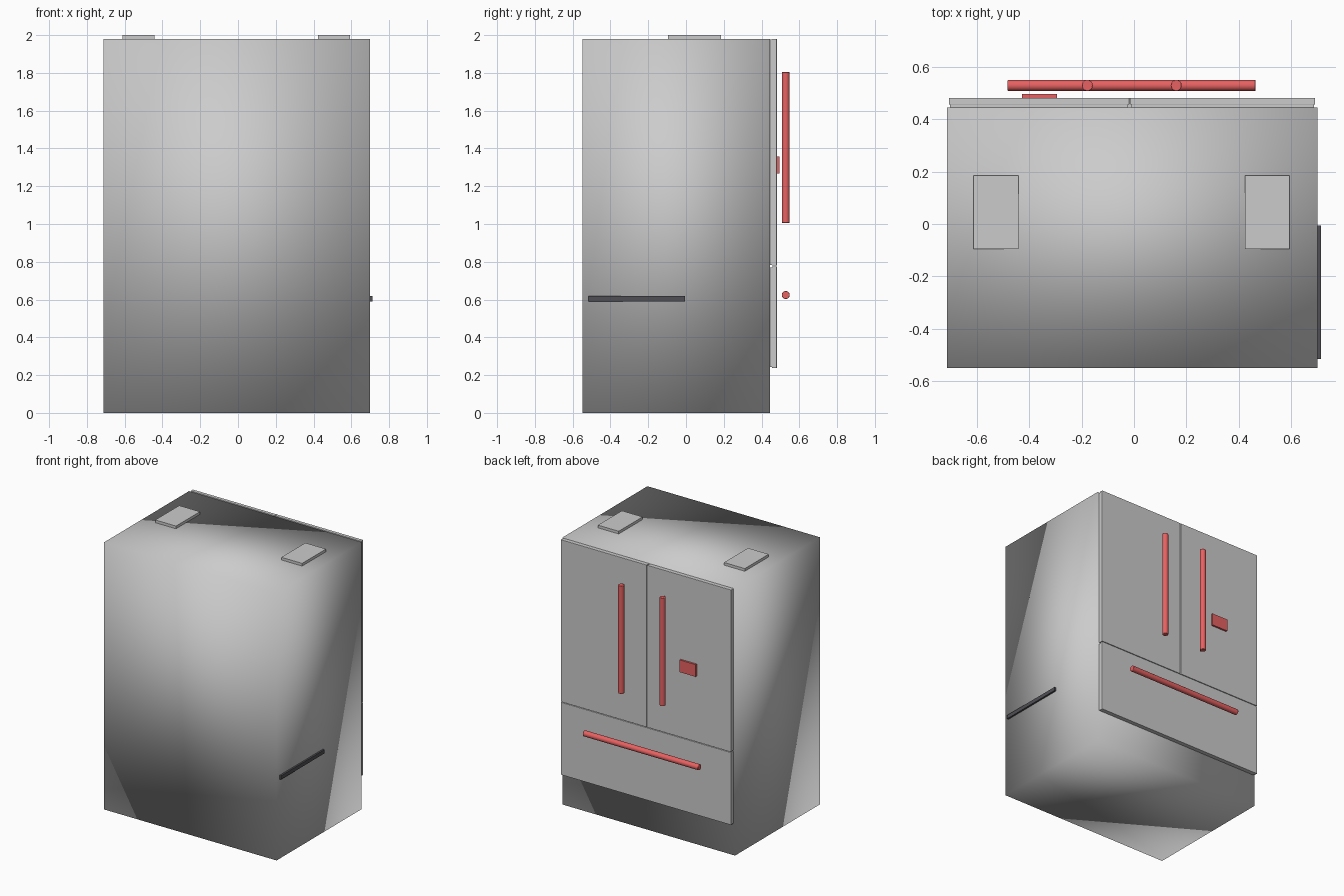
import bpy, math
from mathutils import Vector

if "Cube" in bpy.data.objects:
    bpy.data.objects.remove(bpy.data.objects["Cube"])


def material(name, rgb):
    m = bpy.data.materials.new(name)
    m.diffuse_color = (*rgb, 1)
    m.use_nodes = True
    m.node_tree.nodes["Principled BSDF"].inputs["Base Color"].default_value = m.diffuse_color
    return m


red = material("red", (0.8, 0.12, 0.12))
dark = material("dark_grey", (0.08, 0.08, 0.09))


def box(name, lo, hi, bevel=0, mat=None, smooth=False):
    lo, hi = Vector(lo), Vector(hi)
    bpy.ops.mesh.primitive_cube_add(size=1, location=(lo + hi) / 2)
    ob = bpy.context.object
    ob.name = name
    ob.scale = hi - lo
    bpy.ops.object.transform_apply(location=False, rotation=False, scale=True)
    if bevel:
        mod = ob.modifiers.new("bevel", 'BEVEL')
        mod.width, mod.segments = bevel, 2
    if smooth:
        bpy.ops.object.shade_smooth()
    if mat:
        ob.data.materials.append(mat)
    return ob


def rod(name, centre, length, axis):
    rot = (0, math.pi / 2, 0) if axis == 'X' else (0, 0, 0)
    bpy.ops.mesh.primitive_cylinder_add(vertices=32, radius=0.021, depth=length,
                                        location=centre, rotation=rot)
    ob = bpy.context.object
    ob.name = name
    mod = ob.modifiers.new("bevel", 'BEVEL')
    mod.width, mod.segments = 0.003, 2
    mod.limit_method = 'ANGLE'
    bpy.ops.object.shade_smooth_by_angle(angle=math.radians(50))
    ob.data.materials.append(red)


# Cabinet, softly shaded across its edges
box("cabinet", (-0.713, -0.548, 0), (0.70, 0.444, 1.98), smooth=True)

# Two upper doors and the lower drawer, each with an inset gasket behind it
panels = {
    "left_door": (-0.706, -0.018, 0.779, 1.98),
    "right_door": (-0.014, 0.69, 0.779, 1.98),
    "drawer": (-0.706, 0.69, 0.238, 0.775),
}
for name, (x0, x1, z0, z1) in panels.items():
    box(name, (x0, 0.455, z0), (x1, 0.481, z1), bevel=0.002)
    g = 0.004
    box(name + "_gasket", (x0 + g, 0.442, z0 + g), (x1 - g, 0.457, z1 - g))

# Handles
for side, x in (("left", -0.178), ("right", 0.161)):
    rod(side + "_door_handle", (x, 0.528, 1.405), 0.80, 'Z')
rod("drawer_handle", (-0.009, 0.528, 0.624), 0.945, 'X')

# Control panel on the door
box("control_panel", (-0.426, 0.478, 1.267), (-0.294, 0.495, 1.357), mat=red)

# Hinge covers on top
for side, x in (("left", -0.526), ("right", 0.508)):
    box(side + "_hinge_cover", (x - 0.085, -0.096, 1.975), (x + 0.085, 0.184, 2.0))

# Side rail
box("side_rail", (0.695, -0.515, 0.59), (0.713, -0.006, 0.618), mat=dark)
